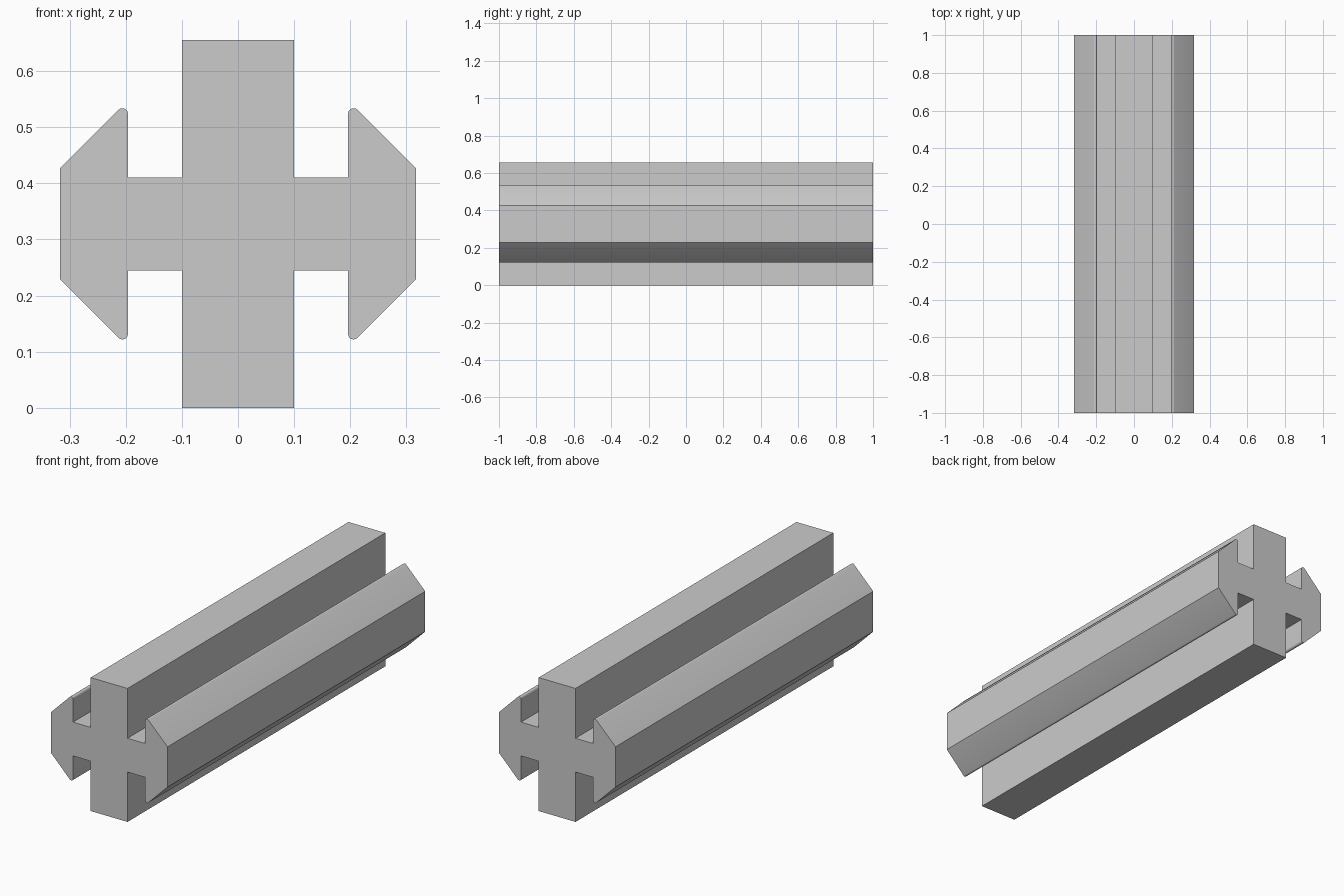
import bpy, bmesh
from math import radians, sin, cos

cube = bpy.data.objects.get("Cube")
if cube:
    bpy.data.objects.remove(cube, do_unlink=True)

LENGTH, HALF_HEIGHT = 2.0, 0.3277

grey = bpy.data.materials.new("plain grey")
grey.use_nodes = True
colour = (0.6, 0.6, 0.6, 1)
grey.diffuse_color = colour
grey.node_tree.nodes["Principled BSDF"].inputs["Base Color"].default_value = colour

# Upper right quarter of the section: post, web, rounded lip, chamfered flange
lip_x, lip_z, lip_r = 0.206, 0.196, 0.01
quarter = [(0.1, HALF_HEIGHT), (0.1, 0.083), (lip_x - lip_r, 0.083)]
for i in range(7):
    a = radians(180 - 22.5 * i)
    quarter.append((lip_x + lip_r * cos(a), lip_z + lip_r * sin(a)))
quarter.append((0.317, 0.099))

# Mirror the quarter into the full outline
right = quarter + [(x, -z) for x, z in reversed(quarter)]
outline = right + [(-x, z) for x, z in reversed(right)]

# Extrude the outline along the length
bm = bmesh.new()
section = bm.faces.new([bm.verts.new((x, -LENGTH / 2, z + HALF_HEIGHT)) for x, z in outline])
ext = bmesh.ops.extrude_face_region(bm, geom=[section], use_keep_orig=True)
moved = [v for v in ext["geom"] if isinstance(v, bmesh.types.BMVert)]
bmesh.ops.translate(bm, verts=moved, vec=(0, LENGTH, 0))
bmesh.ops.recalc_face_normals(bm, faces=bm.faces)
mesh = bpy.data.meshes.new("slotted_bar")
bm.to_mesh(mesh)
bm.free()
mesh.materials.append(grey)
bar = bpy.data.objects.new("slotted_bar", mesh)
bpy.context.collection.objects.link(bar)

# Smooth the rounded lips, keep the corners sharp
bpy.ops.object.select_all(action="DESELECT")
bar.select_set(True)
bpy.context.view_layer.objects.active = bar
bpy.ops.object.shade_smooth_by_angle(angle=radians(30))
